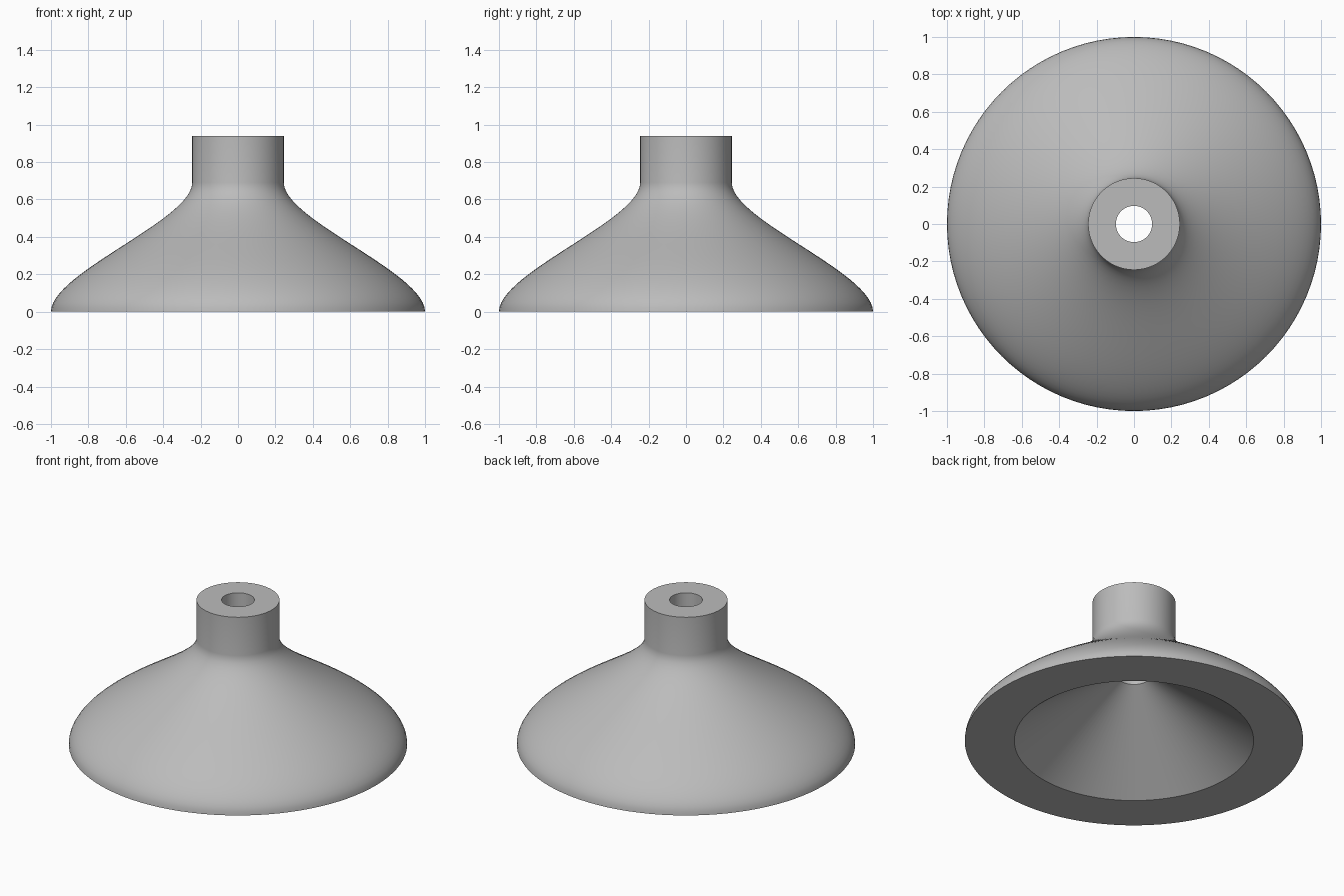
import bpy
import bmesh
import math
from mathutils import Vector
from mathutils.geometry import interpolate_bezier

cube = bpy.data.objects.get("Cube")
if cube:
    bpy.data.objects.remove(cube, do_unlink=True)

SEGMENTS = 96
NECK_R, HOLE_R, HEIGHT = 0.245, 0.097, 0.94
SHOULDER_Z, MOUTH_R, CONE_TOP = 0.69, 0.707, 0.44

# One plain grey for the whole body
grey = bpy.data.materials.new("plain grey")
grey.use_nodes = True
colour = (0.5, 0.5, 0.5, 1)
grey.diffuse_color = colour
grey.node_tree.nodes["Principled BSDF"].inputs["Base Color"].default_value = colour

# Closed cross-section: flared skirt, neck, bore, inner cone
skirt = interpolate_bezier(Vector((1, 0, 0)), Vector((1, 0, 0.21)),
                           Vector((NECK_R, 0, 0.49)), Vector((NECK_R, 0, SHOULDER_Z)), 28)
profile = [(p.x, p.z) for p in skirt]
profile += [(NECK_R, HEIGHT), (HOLE_R, HEIGHT), (HOLE_R, CONE_TOP), (MOUTH_R, 0)]

# Revolve the section around the vertical axis
bm = bmesh.new()
rings = []
for i in range(SEGMENTS):
    a = 2 * math.pi * i / SEGMENTS
    rings.append([bm.verts.new((r * math.cos(a), r * math.sin(a), z)) for r, z in profile])
for i in range(SEGMENTS):
    here, after = rings[i], rings[(i + 1) % SEGMENTS]
    for j in range(len(profile)):
        k = (j + 1) % len(profile)
        bm.faces.new((here[j], after[j], after[k], here[k]))
bmesh.ops.recalc_face_normals(bm, faces=bm.faces)

mesh = bpy.data.meshes.new("flared_body")
bm.to_mesh(mesh)
bm.free()
mesh.materials.append(grey)
body = bpy.data.objects.new("flared_body", mesh)
bpy.context.collection.objects.link(body)

# Smooth curves, crisp rims
bpy.ops.object.select_all(action='DESELECT')
body.select_set(True)
bpy.context.view_layer.objects.active = body
bpy.ops.object.shade_smooth_by_angle(angle=math.radians(30))
